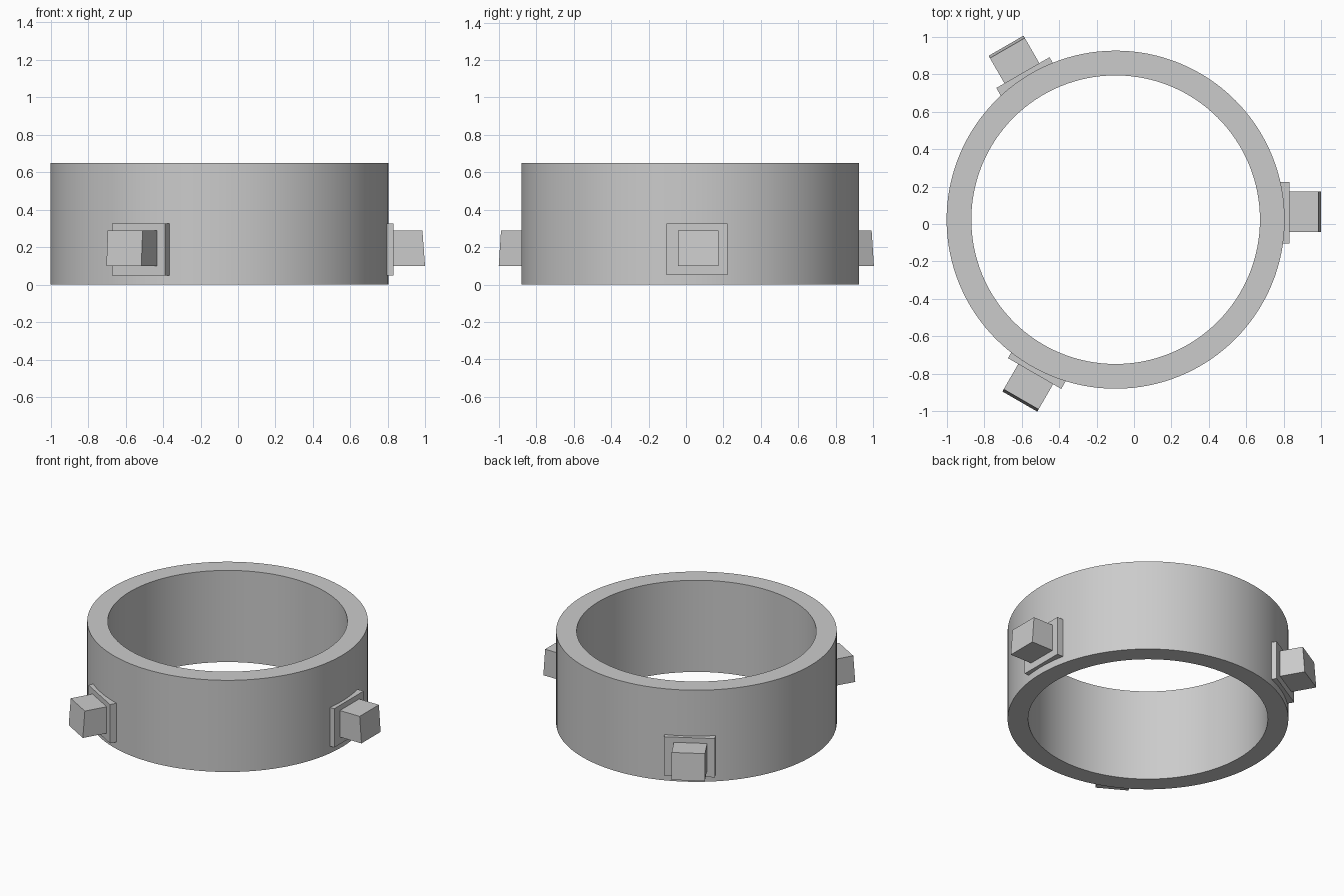
import bpy
import bmesh
from math import radians
from mathutils import Matrix, Vector

cube = bpy.data.objects.get("Cube")
if cube:
    bpy.data.objects.remove(cube, do_unlink=True)

CENTRE = Vector((-0.098, 0.023, 0))
OUTER, INNER, HEIGHT = 0.902, 0.77, 0.65

grey = bpy.data.materials.new("plain grey")
grey.use_nodes = True
colour = (0.6, 0.6, 0.6, 1)
grey.diffuse_color = colour
grey.node_tree.nodes["Principled BSDF"].inputs["Base Color"].default_value = colour


def make_object(name, bm):
    bmesh.ops.recalc_face_normals(bm, faces=bm.faces)
    mesh = bpy.data.meshes.new(name)
    bm.to_mesh(mesh)
    bm.free()
    mesh.materials.append(grey)
    obj = bpy.data.objects.new(name, mesh)
    obj.location = CENTRE
    bpy.context.collection.objects.link(obj)
    return obj


def box(name, low, high, angle, slant=0):
    """Box between two corners, its outer top edge pulled in, turned about the ring axis."""
    low, high = Vector(low), Vector(high)
    bm = bmesh.new()
    bmesh.ops.create_cube(bm, size=1)
    for v in bm.verts:
        outer_top = v.co.x > 0 and v.co.z > 0
        v.co = (low + high) / 2 + v.co * (high - low)
        if outer_top:
            v.co.x -= slant
    bm.transform(Matrix.Rotation(radians(angle), 4, "Z"))
    return make_object(name, bm)


# Ring: rectangular section spun around the axis
bm = bmesh.new()
section = [(INNER, 0), (OUTER, 0), (OUTER, HEIGHT), (INNER, HEIGHT)]
verts = [bm.verts.new((r, 0, z)) for r, z in section]
edges = [bm.edges.new((verts[i], verts[(i + 1) % 4])) for i in range(4)]
bmesh.ops.spin(bm, geom=verts + edges, axis=(0, 0, 1), cent=(0, 0, 0),
               angle=radians(360), steps=128, use_merge=True)
bmesh.ops.remove_doubles(bm, verts=bm.verts, dist=0.0001)
ring = make_object("ring", bm)
bpy.context.view_layer.objects.active = ring
ring.select_set(True)
bpy.ops.object.shade_smooth_by_angle(angle=radians(30))
ring.select_set(False)

# Three mounting pads with lugs, evenly spaced
for side, angle in (("left", 0), ("back", 120), ("front", 240)):
    box(side + "_pad", (0.86, -0.128, 0.05), (0.927, 0.2, 0.325), angle)
    box(side + "_lug", (0.9, -0.065, 0.1), (1.096, 0.15, 0.288), angle, slant=0.014)
